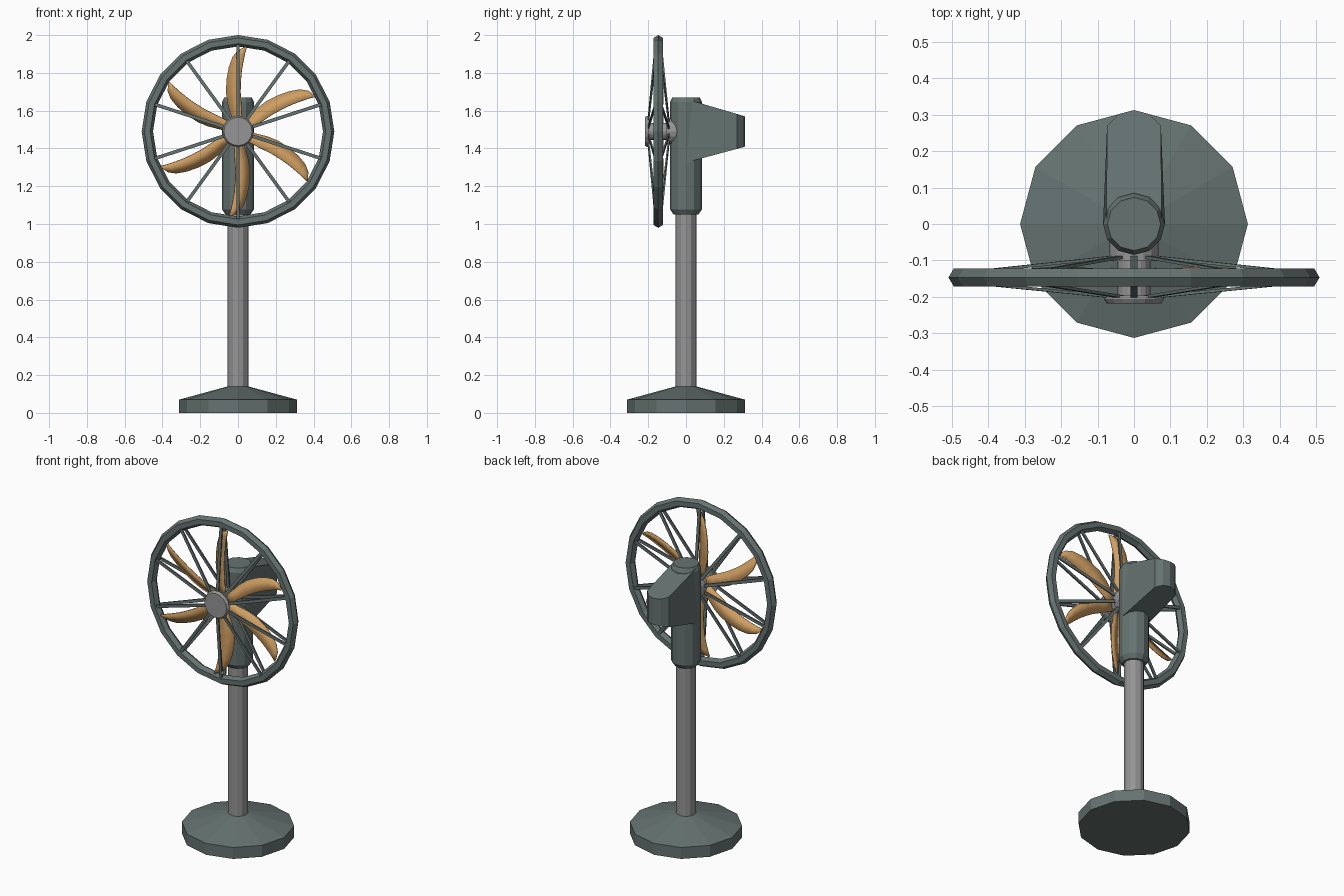
import bpy, bmesh
from math import sin, cos, pi, radians
from mathutils import Vector, Matrix

if "Cube" in bpy.data.objects:
    bpy.data.objects.remove(bpy.data.objects["Cube"])


def material(name, rgb):
    m = bpy.data.materials.new(name)
    m.diffuse_color = (*rgb, 1)
    m.use_nodes = True
    m.node_tree.nodes["Principled BSDF"].inputs["Base Color"].default_value = m.diffuse_color
    return m


GREEN = material("dark_green", (0.13, 0.17, 0.165))
STEEL = material("steel", (0.3, 0.3, 0.3))
AMBER = material("amber", (0.62, 0.34, 0.12))
FAN = Vector((0, -0.147, 1.49))


def make(name, verts, faces, mat):
    me = bpy.data.meshes.new(name)
    me.from_pydata(verts, [], faces)
    bm = bmesh.new()
    bm.from_mesh(me)
    bmesh.ops.recalc_face_normals(bm, faces=bm.faces)
    bm.to_mesh(me)
    bm.free()
    me.materials.append(mat)
    ob = bpy.data.objects.new(name, me)
    bpy.context.collection.objects.link(ob)
    return ob


def loft(name, rings, mat):
    """Skin equal-length rings of points and cap both ends."""
    n = len(rings[0])
    faces = [(k * n + i, k * n + (i + 1) % n, (k + 1) * n + (i + 1) % n, (k + 1) * n + i)
             for k in range(len(rings) - 1) for i in range(n)]
    faces += [tuple(range(n)), tuple(range((len(rings) - 1) * n, len(rings) * n))]
    return make(name, [p for r in rings for p in r], faces, mat)


def lathe_z(name, profile, n, mat):
    return loft(name, [[(r * cos(2 * pi * i / n), r * sin(2 * pi * i / n), z)
                        for i in range(n)] for r, z in profile], mat)


def lathe_y(name, profile, n, mat):
    return loft(name, [[(r * cos(2 * pi * i / n), y, FAN.z + r * sin(2 * pi * i / n))
                        for i in range(n)] for r, y in profile], mat)


# Stand
lathe_z("base", [(0.313, 0), (0.313, 0.07), (0.055, 0.14)], 12, GREEN)
lathe_z("pole", [(0.055, 0.13), (0.055, 1.06)], 12, STEEL)
lathe_z("head", [(0.066, 1.05), (0.085, 1.078), (0.085, 1.645), (0.073, 1.67)], 12, GREEN)

# Motor housing tapering to the back
half = [(0.085, 0), (0.074, 0.27), (0.0425, 0.302)]
plan = half + [(0, 0.313)] + [(-x, y) for x, y in reversed(half)]
low = [(x, y, 1.325 + 0.27 * y) for x, y in plan]
high = [(max(-0.076, min(0.076, x)), y, 1.662 - 0.295 * y) for x, y in plan]
loft("motor_housing", [low, high], GREEN)

# Hub pieces
lathe_y("rear_hub", [(0.068, -0.02), (0.068, -0.102)], 16, STEEL)
lathe_y("blade_hub", [(0.045, -0.1), (0.045, -0.2)], 16, STEEL)
lathe_y("front_cap", [(0.083, -0.197), (0.083, -0.206), (0.075, -0.218)], 16, STEEL)

# Guard ring: 20 segments with a six-sided section
N, S = 20, 6
verts, faces = [], []
for i in range(N):
    a = 2 * pi * i / N
    for j in range(S):
        b = 2 * pi * j / S
        r = 0.48 + 0.03 * cos(b)
        verts.append((r * cos(a), FAN.y + 0.029 * sin(b), FAN.z + r * sin(a)))
        faces.append((i * S + j, i * S + (j + 1) % S,
                      (i + 1) % N * S + (j + 1) % S, (i + 1) % N * S + j))
make("guard_ring", verts, faces, GREEN)


# Guard spokes, front and back
def spokes(name, r0, y0, r1, y1):
    vs, fs = [], []
    w, t = 0.009, 0.004
    box = [(0, 1, 2, 3), (4, 5, 6, 7), (0, 1, 5, 4), (1, 2, 6, 5), (2, 3, 7, 6), (3, 0, 4, 7)]
    for i in range(10):
        rot = Matrix.Rotation(2 * pi * i / 10, 3, 'Y')
        fs += [tuple(8 * i + k for k in f) for f in box]
        for r, y in ((r0, y0), (r1, y1)):
            for dx, dy in ((-w, -t), (w, -t), (w, t), (-w, t)):
                p = rot @ Vector((dx, 0, r))
                vs.append((p.x, y + dy, FAN.z + p.z))
    make(name, vs, fs, GREEN)


spokes("front_spokes", 0.06, -0.2, 0.465, -0.162)
spokes("rear_spokes", 0.05, -0.09, 0.465, -0.132)

# Six sickle blades: leading and trailing edges (x, radius)
lead = [(-0.025, 0.03), (-0.038, 0.09), (-0.055, 0.15), (-0.063, 0.21), (-0.059, 0.28),
        (-0.048, 0.34), (-0.028, 0.395), (0.0, 0.43), (0.04, 0.449)]
trail = [(0.025, 0.03), (0.02, 0.09), (0.017, 0.15), (0.013, 0.21), (0.015, 0.27),
         (0.02, 0.325), (0.028, 0.37), (0.036, 0.41), (0.046, 0.445)]
verts, faces = [], []
for i in range(6):
    rot = Matrix.Rotation(radians(60 * i), 3, 'Y')
    o = len(verts)
    for pair in zip(lead, trail):
        for x, r in pair:
            verts.append(FAN + rot @ Vector((x, -0.4 * x, r)))
    faces += [(o + 2 * k, o + 2 * k + 1, o + 2 * k + 3, o + 2 * k + 2) for k in range(8)]
blades = make("fan_blades", verts, faces, AMBER)
sol = blades.modifiers.new("thickness", 'SOLIDIFY')
sol.thickness, sol.offset = 0.006, 0
bpy.context.view_layer.objects.active = blades
blades.select_set(True)
bpy.ops.object.shade_smooth_by_angle(angle=radians(30))
